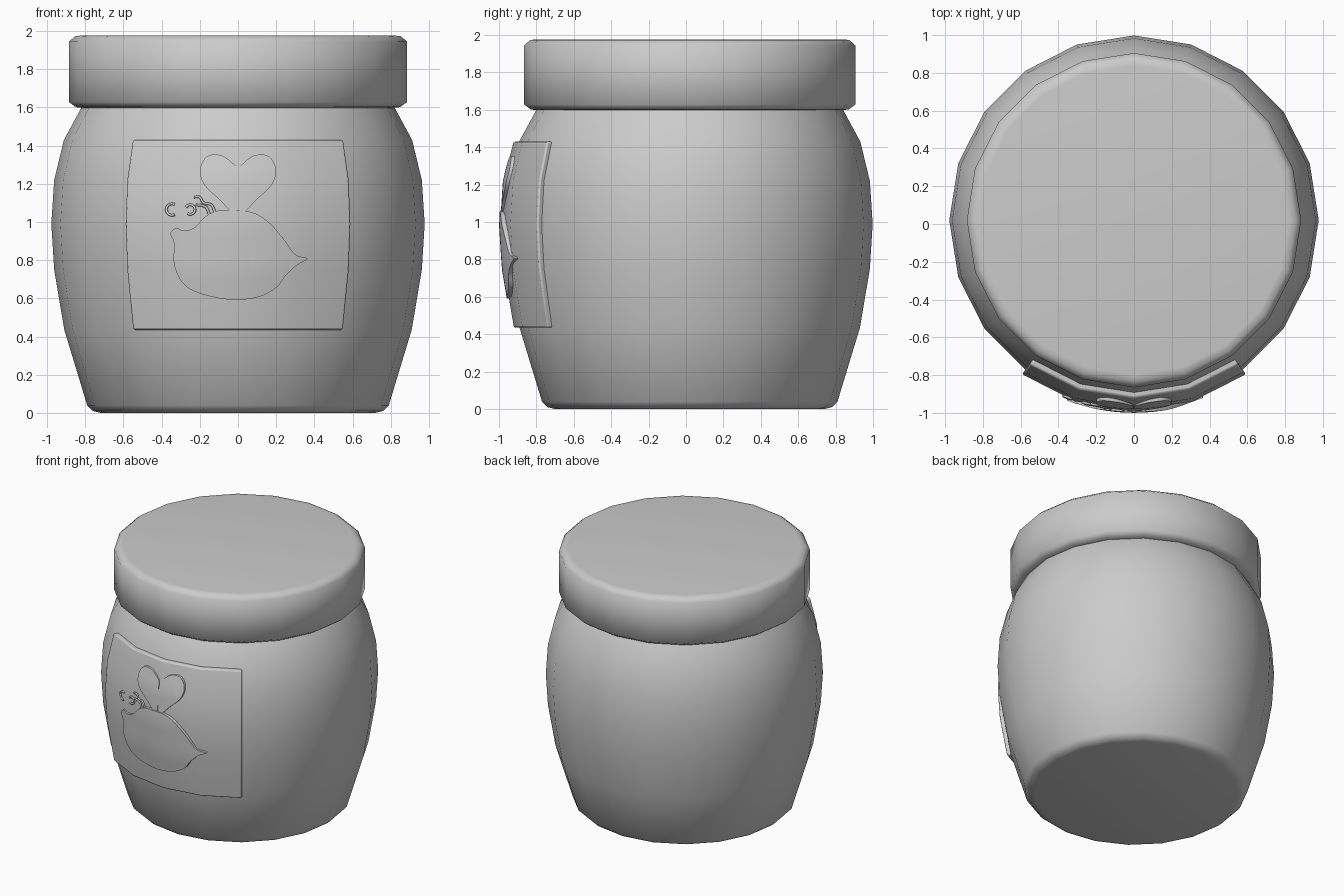
import bpy, bmesh, math
from mathutils import Vector

if "Cube" in bpy.data.objects:
    bpy.data.objects.remove(bpy.data.objects["Cube"])

SIDES = 20
CENTRE_Y = 0.02

grey = bpy.data.materials.new("plain grey")
grey.use_nodes = True
grey.diffuse_color = (0.6, 0.6, 0.6, 1)
bsdf = next(n for n in grey.node_tree.nodes if n.type == 'BSDF_PRINCIPLED')
bsdf.inputs["Base Color"].default_value = (0.6, 0.6, 0.6, 1)
bsdf.inputs["Roughness"].default_value = 0.7


def finish(name, bm, angle):
    bmesh.ops.recalc_face_normals(bm, faces=bm.faces)
    mesh = bpy.data.meshes.new(name)
    bm.to_mesh(mesh)
    bm.free()
    obj = bpy.data.objects.new(name, mesh)
    bpy.context.collection.objects.link(obj)
    mesh.materials.append(grey)
    bpy.ops.object.select_all(action='DESELECT')
    obj.select_set(True)
    bpy.context.view_layer.objects.active = obj
    bpy.ops.object.shade_smooth_by_angle(angle=math.radians(angle))
    return obj


def polar(r, degrees, z):
    """Point at an angle measured from the front, towards +x."""
    a = math.radians(degrees)
    return Vector((r * math.sin(a), CENTRE_Y - r * math.cos(a), z))


def turned(name, profile):
    """Closed solid of revolution from (radius, height) pairs."""
    bm = bmesh.new()
    step = 360 / SIDES
    rings = [[bm.verts.new(polar(r, i * step, z)) for i in range(SIDES)]
             for r, z in profile]
    for low, high in zip(rings, rings[1:]):
        for i in range(SIDES):
            j = (i + 1) % SIDES
            bm.faces.new((low[i], low[j], high[j], high[i]))
    bm.faces.new(rings[0])
    bm.faces.new(rings[-1])
    return finish(name, bm, 55)


# Barrel-shaped pot and its chamfered lid
wall = [(0.91, 0.435), (0.963, 0.75), (0.978, 0.99), (0.963, 1.22), (0.912, 1.43)]
turned("pot", [(0.72, 0.0), (0.76, 0.01), (0.79, 0.04)] + wall
       + [(0.82, 1.6), (0.79, 1.64)])
turned("lid", [(0.81, 1.597), (0.85, 1.602), (0.885, 1.628), (0.885, 1.945),
               (0.853, 1.973), (0.82, 1.977)])


# Raised label wrapped round the front
def wall_radius(z):
    z = min(max(z, wall[0][1]), wall[-1][1])
    for (r0, z0), (r1, z1) in zip(wall, wall[1:]):
        if z <= z1:
            return r0 + (r1 - r0) * (z - z0) / (z1 - z0)
    return wall[-1][0]


LABEL = 0.03
bm = bmesh.new()
angles = (-36, -18, 0, 18, 36)
grids = [[[bm.verts.new(polar(r + off, a, z)) for a in angles] for r, z in wall]
         for off in (-0.01, LABEL)]
for g in grids:
    for low, high in zip(g, g[1:]):
        for i in range(len(angles) - 1):
            bm.faces.new((low[i], low[i + 1], high[i + 1], high[i]))


def rim(g):
    return (g[0] + [row[-1] for row in g[1:-1]] + g[-1][::-1]
            + [row[0] for row in g[-2:0:-1]])


inner, outer = rim(grids[0]), rim(grids[1])
for i in range(len(inner)):
    j = (i + 1) % len(inner)
    bm.faces.new((inner[i], inner[j], outer[j], outer[i]))
label = finish("label", bm, 40)
bevel = label.modifiers.new("soft edges", 'BEVEL')
bevel.width = 0.01
bevel.segments = 2
bevel.angle_limit = math.radians(50)


# Relief of a flying insect on the label
def spline(points, closed, steps=5):
    """Smooth path through the points."""
    n = len(points)
    pts = [Vector(p) for p in points]
    pick = (lambda i: pts[i % n]) if closed else (lambda i: pts[min(max(i, 0), n - 1)])
    path = []
    for i in range(n if closed else n - 1):
        a, b, c, d = (pick(i + k) for k in (-1, 0, 1, 2))
        for s in range(steps):
            t = s / steps
            path.append(b + t / 2 * ((c - a) + t * ((2 * a - 5 * b + 4 * c - d)
                                                     + t * (3 * b - a - 3 * c + d))))
    return path if closed else path + [pts[-1]]


def on_label(x, z, lift):
    r = wall_radius(z) + LABEL + lift
    return Vector((x, CENTRE_Y - math.sqrt(r * r - x * x), z))


def relief(name, outline, lift):
    bm = bmesh.new()
    bm.faces.new([bm.verts.new((p.x, 0, p.y)) for p in spline(outline, True)])
    bmesh.ops.triangulate(bm, faces=bm.faces)
    for axis, start in (((1, 0, 0), -0.4), ((0, 0, 1), 0.5)):
        for k in range(16):
            cut = Vector(axis) * (start + k * 0.06)
            bmesh.ops.bisect_plane(bm, geom=bm.verts[:] + bm.edges[:] + bm.faces[:],
                                   plane_co=cut, plane_no=axis)
    for v in bm.verts:
        v.co = on_label(v.co.x, v.co.z, lift)
    back = bmesh.ops.extrude_face_region(bm, geom=bm.faces[:])["geom"]
    for v in back:
        if isinstance(v, bmesh.types.BMVert):
            v.co.y += 0.04
    return finish(name, bm, 40)


relief("insect_body", [
    (0, 1.06), (-0.1, 1.06), (-0.17, 1.03), (-0.23, 0.97), (-0.29, 0.955),
    (-0.32, 0.97), (-0.355, 0.94), (-0.335, 0.89), (-0.335, 0.78), (-0.29, 0.68),
    (-0.2, 0.625), (-0.04, 0.593), (0.1, 0.605), (0.2, 0.655), (0.25, 0.72),
    (0.31, 0.775), (0.365, 0.808), (0.3, 0.83), (0.24, 0.91), (0.17, 0.99),
    (0.09, 1.045)], 0.012)

wing = [(0.01, 1.05), (0.1, 1.12), (0.18, 1.2), (0.198, 1.28), (0.16, 1.345),
        (0.09, 1.35), (0.03, 1.31), (0.003, 1.26)]
for side, sign in (("left", 1), ("right", -1)):
    relief(side + "_wing", [(sign * x, z) for x, z in wing], 0.006)


# Curled feelers as fine raised cords
def cord(name, points):
    path = [on_label(p.x, p.y, 0) for p in spline(points, False)]
    curve = bpy.data.curves.new(name, 'CURVE')
    curve.dimensions = '3D'
    curve.bevel_depth = 0.007
    curve.bevel_resolution = 1
    line = curve.splines.new('POLY')
    line.points.add(len(path) - 1)
    for p, co in zip(line.points, path):
        p.co = (*co, 1)
    curve.materials.append(grey)
    obj = bpy.data.objects.new(name, curve)
    bpy.context.collection.objects.link(obj)
    bpy.ops.object.select_all(action='DESELECT')
    obj.select_set(True)
    bpy.context.view_layer.objects.active = obj
    bpy.ops.object.convert(target='MESH')


def curl(x, z, r, start, end):
    return [(x + r * math.cos(math.radians(a)), z + r * math.sin(math.radians(a)))
            for a in range(start, end + 1, 30)]


cord("front_feeler", curl(-0.25, 1.065, 0.025, -120, 150))
cord("front_feeler_tip", curl(-0.345, 1.065, 0.03, 60, 300))
cord("front_feeler_stalk", [(-0.15, 1.04), (-0.17, 1.08), (-0.22, 1.09)])
cord("rear_feeler", [(-0.12, 1.05), (-0.14, 1.09), (-0.18, 1.1), (-0.2, 1.13),
                     (-0.23, 1.13)])
